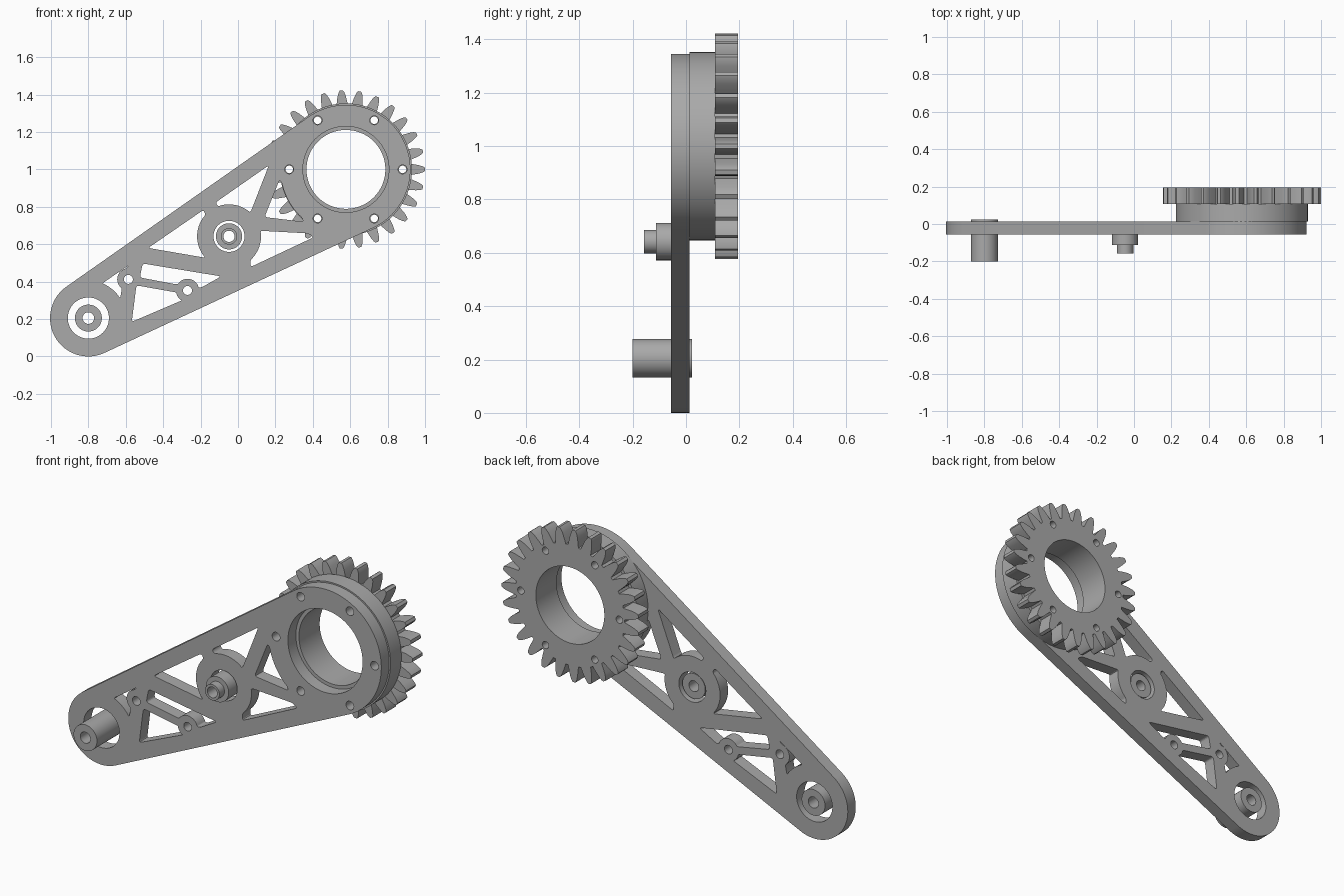
import bpy, bmesh
from math import radians, pi, cos, sin
from mathutils import Vector

cube = bpy.data.objects.get("Cube")
if cube:
    bpy.data.objects.remove(cube)

metal = bpy.data.materials.new("brushed_grey")
metal.use_nodes = True
GREY = (0.4, 0.4, 0.4, 1)
metal.diffuse_color = GREY
metal.node_tree.nodes["Principled BSDF"].inputs["Base Color"].default_value = GREY

# Axis centres in the (x, z) plane
BIG, SMALL, HUB = (0.577, 1.0), (-0.8, 0.205), (-0.048, 0.642)
BOSS_A, BOSS_B = (-0.586, 0.412), (-0.27, 0.353)


def arc(c, r, a0, a1, n=10):
    steps = [radians(a0 + (a1 - a0) * i / n) for i in range(n + 1)]
    return [(c[0] + r * cos(a), c[1] + r * sin(a)) for a in steps]


def circle(c, r, n=64):
    return arc(c, r, 0, 360, n)[:-1]


def rounded(points, r=0.016):
    """Fillet only the sharp corners of a closed outline."""
    pts = [Vector(p) for p in points]
    out = []
    for i, p in enumerate(pts):
        a, b = pts[i - 1] - p, pts[(i + 1) % len(pts)] - p
        if pi - a.angle(b) < radians(25):
            out.append(p)
            continue
        s = p + a.normalized() * min(r, a.length * 0.45)
        e = p + b.normalized() * min(r, b.length * 0.45)
        for k in range(5):
            t = k / 4
            out.append(s * (1 - t) ** 2 + p * 2 * t * (1 - t) + e * t * t)
    return out


def extruded(name, outlines, y0, y1):
    """Fill the first outline, with the others as holes, from y0 to y1."""
    cu = bpy.data.curves.new(name + "_profile", 'CURVE')
    cu.dimensions, cu.fill_mode = '2D', 'BOTH'
    cu.extrude = (y1 - y0) / 2
    for pts in outlines:
        sp = cu.splines.new('POLY')
        sp.points.add(len(pts) - 1)
        for v, p in zip(sp.points, pts):
            v.co = (p[0], p[1], 0, 1)
        sp.use_cyclic_u = True
    tmp = bpy.data.objects.new(name + "_profile", cu)
    bpy.context.collection.objects.link(tmp)
    dg = bpy.context.evaluated_depsgraph_get()
    me = bpy.data.meshes.new_from_object(tmp.evaluated_get(dg))
    bpy.data.objects.remove(tmp)
    bm = bmesh.new()
    bm.from_mesh(me)
    bmesh.ops.remove_doubles(bm, verts=bm.verts, dist=1e-5)
    for v in bm.verts:
        v.co = (v.co.x, (y0 + y1) / 2 - v.co.z, v.co.y)
    bmesh.ops.recalc_face_normals(bm, faces=bm.faces)
    bm.to_mesh(me)
    bm.free()
    me.name = name
    me.materials.clear()
    me.materials.append(metal)
    me.shade_smooth()
    me.set_sharp_from_angle(angle=radians(20))
    ob = bpy.data.objects.new(name, me)
    bpy.context.collection.objects.link(ob)
    return ob


def bolt_holes(r):
    return [circle(p, r, 24) for p in circle(BIG, 0.303, 6)]


# Arm plate: two round ends joined by tangents, with truss windows
outline = arc(BIG, 0.345, -65, 125, 48) + arc(SMALL, 0.205, 125, 295, 40)
windows = [
    [(-0.12, 0.823), (0.165, 1.022)] + arc(HUB, 0.171, 48, 110),
    [(-0.48, 0.58), (-0.185, 0.783)] + arc(HUB, 0.171, 137, 222),
    arc(HUB, 0.171, 10, -48) + [(0.067, 0.478), (0.405, 0.637), (0.375, 0.658)],
    [(0.142, 0.745), (0.35, 0.72)] + arc(BIG, 0.35, 228, 192) + [(0.222, 0.945)],
    [(-0.51, 0.497), (-0.09, 0.428), (-0.195, 0.369)]
    + arc(BOSS_B, 0.062, 15, 150) + [(-0.525, 0.422)],
    [(-0.543, 0.38)] + arc(BOSS_B, 0.062, 190, 240) + [(-0.568, 0.185)],
    [(-0.585, 0.487)] + arc(BOSS_A, 0.06, 100, 235) + arc(SMALL, 0.2, 32, 68),
]
holes = [circle(BIG, 0.23), circle(SMALL, 0.11), circle(HUB, 0.083),
         circle(BOSS_A, 0.024, 24), circle(BOSS_B, 0.024, 24)]
extruded("arm_plate", [outline] + [rounded(w) for w in windows] + holes
         + bolt_holes(0.024), -0.057, 0.013)

# Spacer ring between the arm and the gear
extruded("spacer_ring", [circle(BIG, 0.353, 96), circle(BIG, 0.211)]
         + bolt_holes(0.02), 0.013, 0.108)

# Spur gear
TEETH = 27
flank = [(0.335, 0.095), (0.36, 0.078), (0.39, 0.058), (0.412, 0.038), (0.423, 0.02)]
tooth = [(r, -a) for r, a in flank] + [(r, a) for r, a in reversed(flank)]
gear = [(BIG[0] + r * cos(a + 2 * pi * i / TEETH), BIG[1] + r * sin(a + 2 * pi * i / TEETH))
        for i in range(TEETH) for r, a in tooth]
extruded("spur_gear", [gear, circle(BIG, 0.211)] + bolt_holes(0.02), 0.108, 0.195)

# Hollow end shaft and stepped hub bushing
extruded("end_shaft", [circle(SMALL, 0.072), circle(SMALL, 0.031, 32)], -0.2, 0.023)
extruded("hub_bushing", [circle(HUB, 0.07), circle(HUB, 0.03, 32)], -0.113, 0.0)
extruded("hub_pin", [circle(HUB, 0.044), circle(HUB, 0.03, 32)], -0.158, -0.113)
